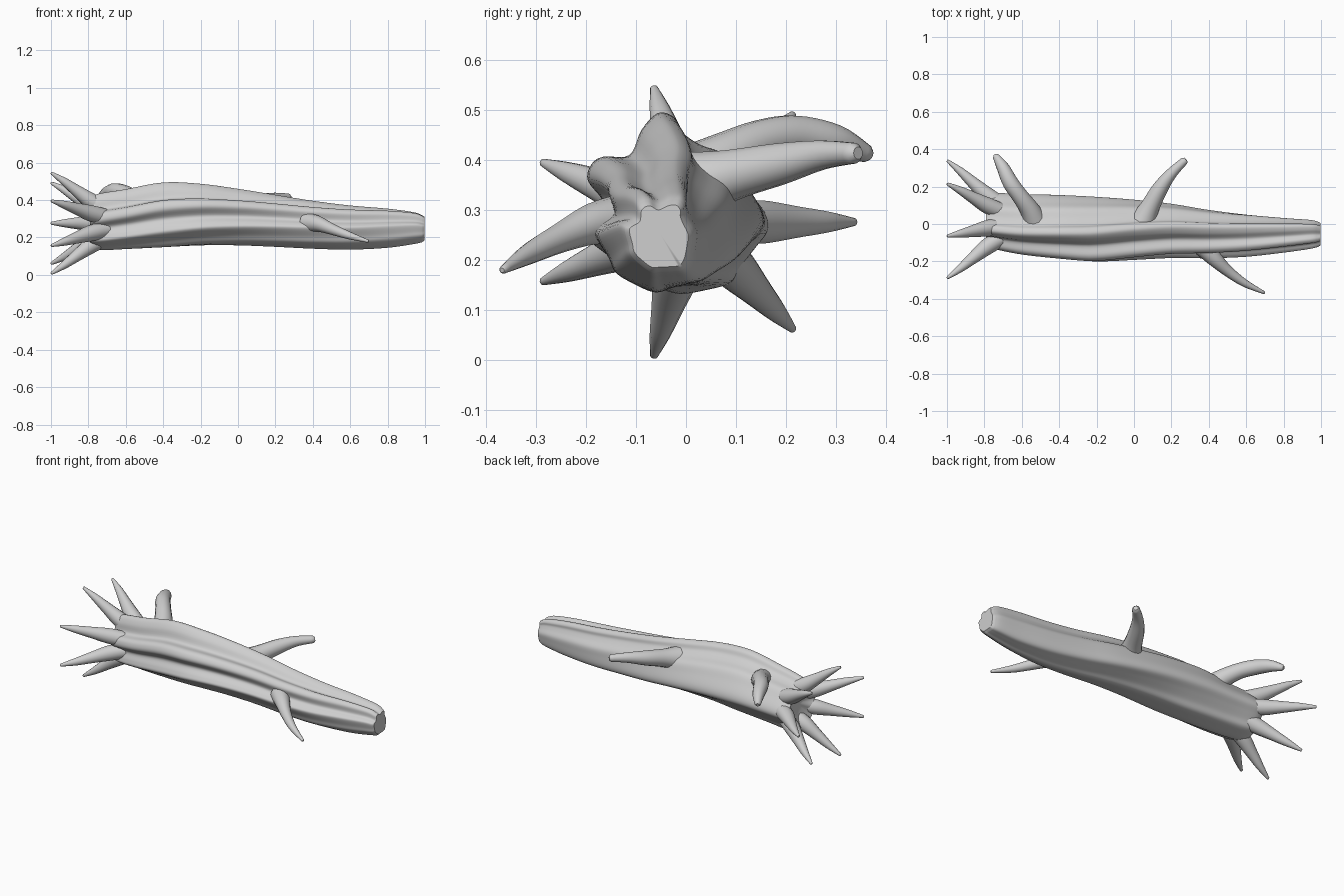
import bpy, bmesh, math
from mathutils import Vector, Matrix

if "Cube" in bpy.data.objects:
    bpy.data.objects.remove(bpy.data.objects["Cube"])

bark = bpy.data.materials.new("grey_bark")
bark.use_nodes = True
bark.diffuse_color = (0.62, 0.62, 0.62, 1)
bark.node_tree.nodes["Principled BSDF"].inputs["Base Color"].default_value = (0.62, 0.62, 0.62, 1)


def spline(points, steps, closed=False):
    """Catmull-Rom curve through points of any dimension."""
    n = len(points)
    pick = (lambda i: points[i % n]) if closed else (lambda i: points[max(0, min(n - 1, i))])
    out = []
    for i in range(n if closed else n - 1):
        a, b, c, d = (Vector(pick(i + k)) for k in (-1, 0, 1, 2))
        for s in range(steps):
            t = s / steps
            out.append(0.5 * (2 * b + (c - a) * t + (2 * a - 5 * b + 4 * c - d) * t ** 2
                              + (3 * b - a - 3 * c + d) * t ** 3))
    if not closed:
        out.append(Vector(points[-1]))
    return out


def skin(name, rings):
    """Closed surface through a row of equal rings."""
    bm = bmesh.new()
    rows = [[bm.verts.new(p) for p in ring] for ring in rings]
    n = len(rows[0])
    for r0, r1 in zip(rows, rows[1:]):
        for i in range(n):
            bm.faces.new((r0[i], r0[(i + 1) % n], r1[(i + 1) % n], r1[i]))
    for row in (rows[0], rows[-1]):
        mid = bm.verts.new(sum((v.co for v in row), Vector()) / n)
        for i in range(n):
            bm.faces.new((row[i], row[(i + 1) % n], mid))
    bmesh.ops.recalc_face_normals(bm, faces=bm.faces)
    mesh = bpy.data.meshes.new(name)
    bm.to_mesh(mesh)
    bm.free()
    mesh.materials.append(bark)
    obj = bpy.data.objects.new(name, mesh)
    bpy.context.collection.objects.link(obj)
    bpy.ops.object.select_all(action='DESELECT')
    obj.select_set(True)
    bpy.context.view_layer.objects.active = obj
    bpy.ops.object.shade_smooth_by_angle(angle=math.radians(50))


def limb(name, path, sides=14):
    """Tapering round limb; path points are x, y, z, radius."""
    pts = spline(path, 5)
    rings = []
    for i, p in enumerate(pts):
        ahead = (pts[min(i + 1, len(pts) - 1)] - pts[max(i - 1, 0)]).to_3d().normalized()
        side = ahead.cross(Vector((0, 0, 1))).normalized()
        up = side.cross(ahead)
        rings.append([p.to_3d() + p.w * (math.cos(a) * side + math.sin(a) * up)
                      for a in (math.tau * k / sides for k in range(sides))])
    # Rounded tip
    tip, end = pts[-1].to_3d(), rings[-1]
    rings.append([tip + (q - tip) * 0.6 + ahead * pts[-1].w * 0.5 for q in end])
    skin(name, rings)


def fit(points):
    """Scale 2D points to fill the square from -1 to 1."""
    lo = [min(p[k] for p in points) for k in (0, 1)]
    hi = [max(p[k] for p in points) for k in (0, 1)]
    return [Vector([2 * (p[k] - lo[k]) / (hi[k] - lo[k]) - 1 for k in (0, 1)]) for p in points]


# Fluted trunk: one ridged cross-section, twisted and fitted to the width and height along x
section = [(-.05, .495), (-.015, .485), (.005, .45), (.04, .425), (.095, .40), (.13, .345),
           (.165, .28), (.165, .235), (.125, .20), (.08, .165), (.045, .132), (-.02, .128),
           (-.09, .135), (-.13, .17), (-.19, .215), (-.185, .25), (-.16, .295), (-.195, .345),
           (-.19, .38), (-.165, .40), (-.11, .405), (-.085, .46)]
unit = fit(spline(section, 5, closed=True))

# Stations: x, y min, y max, z min, z max
stations = [(-.79, -.115, .15, .145, .415), (-.74, -.135, .165, .132, .435),
            (-.6, -.163, .16, .138, .458), (-.4, -.185, .155, .148, .494),
            (-.2, -.20, .145, .158, .487), (0, -.192, .13, .158, .46), (.2, -.182, .108, .15, .428),
            (.4, -.183, .075, .14, .396), (.6, -.175, .05, .135, .371), (.8, -.153, .032, .145, .354),
            (.94, -.133, .022, .165, .335), (.985, -.122, .012, .175, .318)]
trunk_rings = []
for x, y0, y1, z0, z1 in spline(stations, 5):
    turn = Matrix.Rotation(-0.5 * (x + 0.3), 2)
    soft = 0.2 * max(0, x)
    trunk_rings.append([Vector((x, (y0 + y1 + u.x * (y1 - y0)) / 2, (z0 + z1 + u.y * (z1 - z0)) / 2))
                        for u in fit([turn @ p.lerp(p.normalized(), soft) for p in unit])])
# Sawn end and hollowed root end
last, first = trunk_rings[-1], trunk_rings[0]
mid = sum(last, Vector()) / len(last)
trunk_rings.append([mid + (p - mid) * 0.88 + Vector((.012, 0, 0)) for p in last])
mid = sum(first, Vector()) / len(first)
trunk_rings.insert(0, [mid + (p - mid) * 0.4 + Vector((.03, 0, 0)) for p in first])
skin("trunk", trunk_rings)

# Seven roots fanned round the thick end
for k in range(7):
    a = math.tau * k / 7
    dy, dz = 0.335 * math.cos(a), 0.28 * math.sin(a)
    limb(f"root_{k + 1}", [(x, .009 + dy * f, .276 + dz * f, r) for x, f, r in
                           ((-.60, .15, .03), (-.70, .27, .042), (-.78, .42, .044), (-.86, .63, .032),
                            (-.93, .82, .021), (-.996, .98, .008))])

# Broken branches
limb("drooping_branch", [(-.53, .02, .37, .065), (-.56, .08, .405, .052), (-.61, .15, .437, .044),
                         (-.66, .22, .448, .042), (-.70, .30, .437, .034), (-.738, .362, .413, .018)])
limb("back_branch", [(.05, .02, .35, .07), (.085, .09, .37, .052), (.14, .19, .393, .042),
                     (.20, .27, .41, .030), (.27, .338, .414, .021)])
limb("front_branch", [(.37, -.12, .28, .055), (.43, -.185, .272, .042), (.50, -.25, .245, .030),
                      (.59, -.315, .212, .021), (.695, -.367, .18, .008)])
